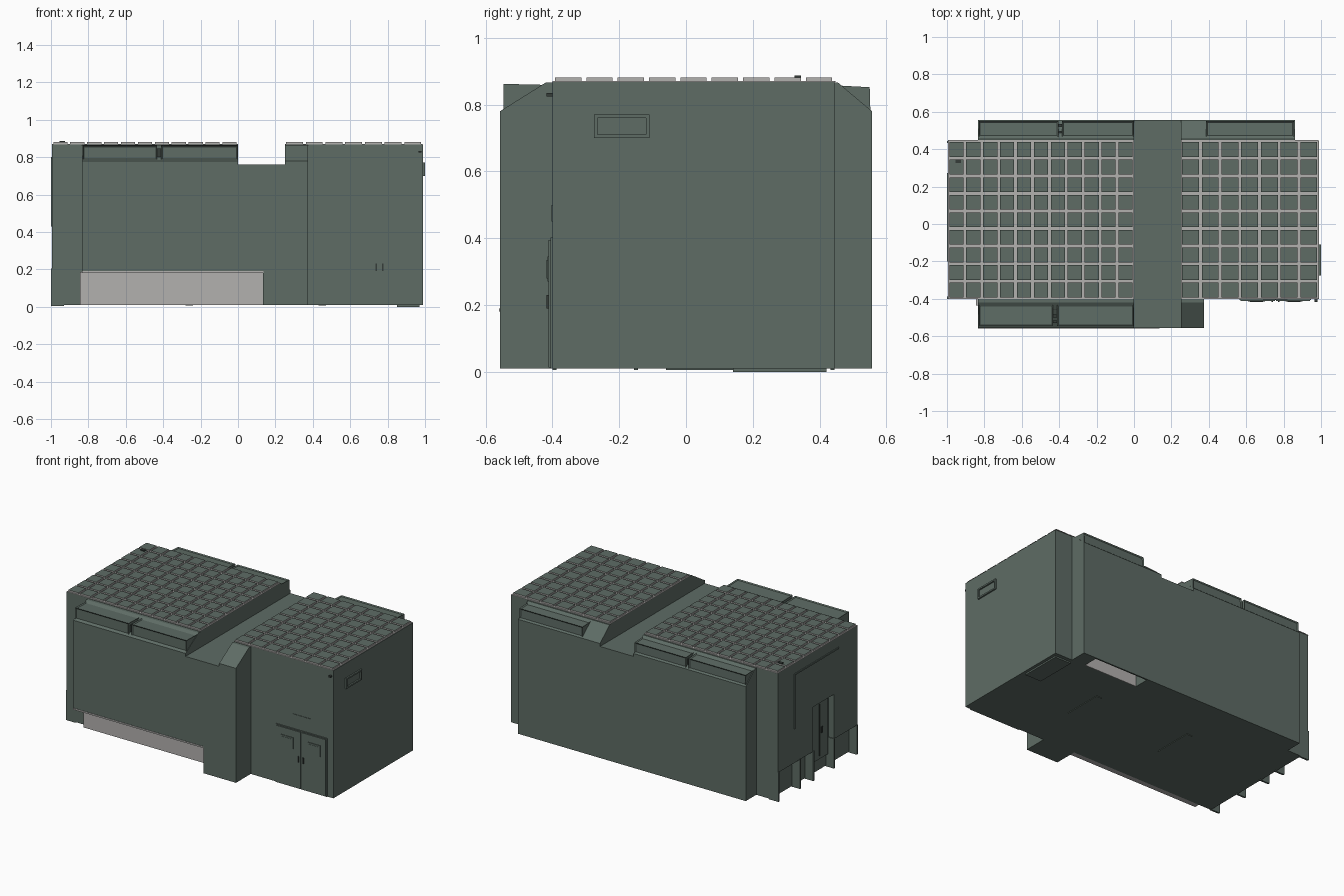
import bpy, bmesh
from mathutils import Vector

if "Cube" in bpy.data.objects:
    bpy.data.objects.remove(bpy.data.objects["Cube"])


def material(name, rgb):
    m = bpy.data.materials.new(name)
    m.diffuse_color = (*rgb, 1)
    m.use_nodes = True
    m.node_tree.nodes["Principled BSDF"].inputs["Base Color"].default_value = m.diffuse_color
    return m


GREEN = material("grey_green_paint", (0.112, 0.150, 0.130))
GREY = material("light_grey", (0.45, 0.44, 0.43))
DARK = material("dark_trim", (0.035, 0.045, 0.04))


def finish(name, bm, *mats):
    bmesh.ops.recalc_face_normals(bm, faces=bm.faces)
    me = bpy.data.meshes.new(name)
    bm.to_mesh(me)
    bm.free()
    for m in mats:
        me.materials.append(m)
    ob = bpy.data.objects.new(name, me)
    bpy.context.collection.objects.link(ob)
    return ob


def add_box(bm, x0, x1, y0, y1, z0, z1):
    r = bmesh.ops.create_cube(bm, size=1)
    for v in r["verts"]:
        v.co = Vector((x1 if v.co.x > 0 else x0, y1 if v.co.y > 0 else y0, z1 if v.co.z > 0 else z0))


def boxes(name, mat, *dims):
    bm = bmesh.new()
    for d in dims:
        add_box(bm, *d)
    return finish(name, bm, mat)


def prism(name, profile, x0, x1, mat=GREEN, inset_dirs=()):
    """Extrude a (y, z) profile along x; optionally recess panels on faces in given directions."""
    bm = bmesh.new()
    f = bm.faces.new([bm.verts.new((x0, y, z)) for y, z in profile])
    r = bmesh.ops.extrude_face_region(bm, geom=[f])
    for v in r["geom"]:
        if isinstance(v, bmesh.types.BMVert):
            v.co.x = x1
    bmesh.ops.recalc_face_normals(bm, faces=bm.faces)
    for d in inset_dirs:
        bm.normal_update()
        fs = [f for f in bm.faces if f.normal.dot(Vector(d)) > 0.9 and f.calc_area() > 0.01]
        bmesh.ops.inset_individual(bm, faces=fs, thickness=0.01, depth=-0.006)
    return finish(name, bm, mat)


def cut(ob, cutter):
    cutter.hide_render = True
    cutter.hide_set(True)
    m = ob.modifiers.new("cut", "BOOLEAN")
    m.operation = "DIFFERENCE"
    m.solver = "EXACT"
    m.object = cutter


# Main shell, split either side of the cross channel
F, B, Z0, ZT, ZC = -0.40, 0.445, 0.01, 0.868, 0.76
left = boxes("left_body", GREEN, (-0.995, 0, F, B, Z0, ZT))
boxes("channel_body", GREEN, (0, 0.25, F, B, Z0, ZC))
boxes("right_body", GREEN, (0.25, 0.99, F, B, Z0, ZT))

# Front side bay with chamfered top, raised over the grey skirt
for name, x0, x1, zb, low in (("front_bay_left", -0.835, 0, 0.19, False),
                              ("front_bay_channel", 0, 0.135, 0.19, True),
                              ("front_bay_post_channel", 0.135, 0.25, Z0, True),
                              ("front_bay_post", 0.25, 0.375, Z0, False)):
    top = [(-0.557, ZC), (F, ZC)] if low else [(-0.557, 0.78), (-0.42, 0.866), (F, 0.866)]
    prism(name, [(F, zb), (-0.557, zb)] + top, x0, x1)
boxes("front_skirt", GREY, (-0.845, 0.135, -0.435, F, Z0, 0.185), (-0.835, 0.135, -0.56, F, 0.18, 0.19))

# Rear side bay
for name, x0, x1, low in (("rear_bay_left", -0.835, 0, False),
                          ("rear_bay_channel", 0, 0.25, True),
                          ("rear_bay_right", 0.25, 0.86, False)):
    top = [(0.557, ZC), (B, ZC)] if low else [(0.557, 0.78), (0.455, 0.866), (B, 0.866)]
    bay = prism(name, [(B, Z0), (0.557, Z0)] + top, x0, x1)
# Opening in the underside of the rear bay with a grey lining
cut(bay, boxes("underside_cutter", GREEN, (0.36, 0.76, 0.44, 0.547, -0.05, 0.10)))
boxes("underside_lining", GREY, (0.36, 0.76, B, B + 0.004, Z0, 0.10))

# Long lockers lying on the chamfers
fprof = [(-0.43, 0.80), (-0.546, 0.782), (-0.546, 0.862), (-0.42, 0.859)]
rprof = [(0.44, 0.80), (0.552, 0.782), (0.55, 0.852), (0.44, 0.858)]
for i, (x0, x1) in enumerate(((-0.83, -0.432), (-0.412, -0.002))):
    prism(f"front_locker_{i}", fprof, x0, x1, inset_dirs=((0, -1, 0), (0, 0, 1)))
for i, (x0, x1) in enumerate(((-0.83, -0.405), (-0.385, -0.002), (0.385, 0.855))):
    prism(f"rear_locker_{i}", rprof, x0, x1, inset_dirs=((0, 1, 0), (0, 0, 1)))
boxes("locker_hinges", DARK,
      *[(-0.434, -0.410, y, y + 0.015, 0.80, 0.845) for y in (-0.53, -0.50, -0.46)],
      *[(-0.407, -0.383, y, y + 0.015, 0.80, 0.84) for y in (0.48, 0.52)])


# Roof: grey sheet with green topped tiles
def roof(name, x0, x1, cols, rows=9):
    boxes(name + "_sheet", GREY, (x0, x1, F, B + 0.003, ZT, ZT + 0.003))
    bm = bmesh.new()
    px, py = (x1 - x0) / cols, (B - F) / rows
    for i in range(cols):
        for j in range(rows):
            cx, cy = x0 + (i + 0.5) * px, F + (j + 0.5) * py
            hx, hy = px / 2 - 0.0075, py / 2 - 0.0075
            add_box(bm, cx - hx, cx + hx, cy - hy, cy + hy, ZT, 0.881)
    bm.normal_update()
    for f in bm.faces:
        f.material_index = 1 if f.normal.z > 0.5 else 0
    finish(name + "_tiles", bm, GREY, GREEN)


roof("left_roof", -0.995, 0, 11)
roof("right_roof", 0.25, 0.987, 7)
boxes("roof_vent", DARK, (-0.955, -0.925, 0.325, 0.345, 0.88, 0.887))

# Left end: recessed lower wall, doorway and supporting fins
cut(left, boxes("end_recess_cutter", GREEN, (-1.1, -0.94, -0.5, 0.5, -0.1, 0.20)))
cut(left, boxes("doorway_cutter", GREEN, (-1.1, -0.955, -0.15, 0.07, 0.1, 0.50)))
boxes("end_fins", GREEN, *[(-1.0, -0.93, y - 0.006, y + 0.006, 0.005, 0.205)
                           for y in (F + 0.006, -0.15, 0.07, 0.21, B - 0.006)])
boxes("end_door", GREEN, (-0.965, -0.945, -0.13, 0.05, 0.10, 0.48))
boxes("end_door_trim", DARK, (-0.968, -0.965, -0.045, -0.038, 0.12, 0.47), (-0.970, -0.965, -0.07, -0.055, 0.27, 0.31))
boxes("end_conduit", GREEN, (-1.0, -0.99, 0.262, 0.272, 0.43, 0.80), (-1.0, -0.99, -0.2, 0.272, 0.79, 0.80))

# Double door on the front
boxes("front_door_frame", GREEN, (0.563, 0.947, -0.406, F, Z0, 0.402))
boxes("front_door_leaves", GREEN, (0.57, 0.753, -0.411, F, 0.013, 0.395), (0.76, 0.94, -0.411, F, 0.013, 0.395))
for i, x in enumerate((0.61, 0.81)):
    boxes(f"door_window_frame_{i}", GREEN, (x, x + 0.09, -0.415, F, 0.27, 0.345))
    boxes(f"door_window_{i}", GREEN, (x + 0.01, x + 0.08, -0.417, F, 0.28, 0.335))
boxes("door_handles", DARK, (0.735, 0.743, -0.417, F, 0.19, 0.23), (0.77, 0.778, -0.417, F, 0.19, 0.23))
boxes("door_header_plate", GREEN, (0.69, 0.82, -0.403, F, 0.45, 0.50))
boxes("corner_lamp", DARK, (0.965, 0.98, -0.417, F, 0.824, 0.834))

# Framed hatch on the right end
boxes("hatch_frame", GREEN,
      (0.99, 1.0, -0.275, -0.11, 0.76, 0.77), (0.99, 1.0, -0.275, -0.11, 0.70, 0.71),
      (0.99, 1.0, -0.275, -0.265, 0.70, 0.77), (0.99, 1.0, -0.12, -0.11, 0.70, 0.77))

# Underside skids and plate
boxes("underside_skids", GREEN, (0.43, 0.47, -0.06, 0.21, 0.006, Z0), (-0.28, -0.24, -0.06, 0.21, 0.006, Z0))
boxes("underside_plate", GREEN, (0.85, 0.97, 0.14, 0.42, 0.0, Z0))
